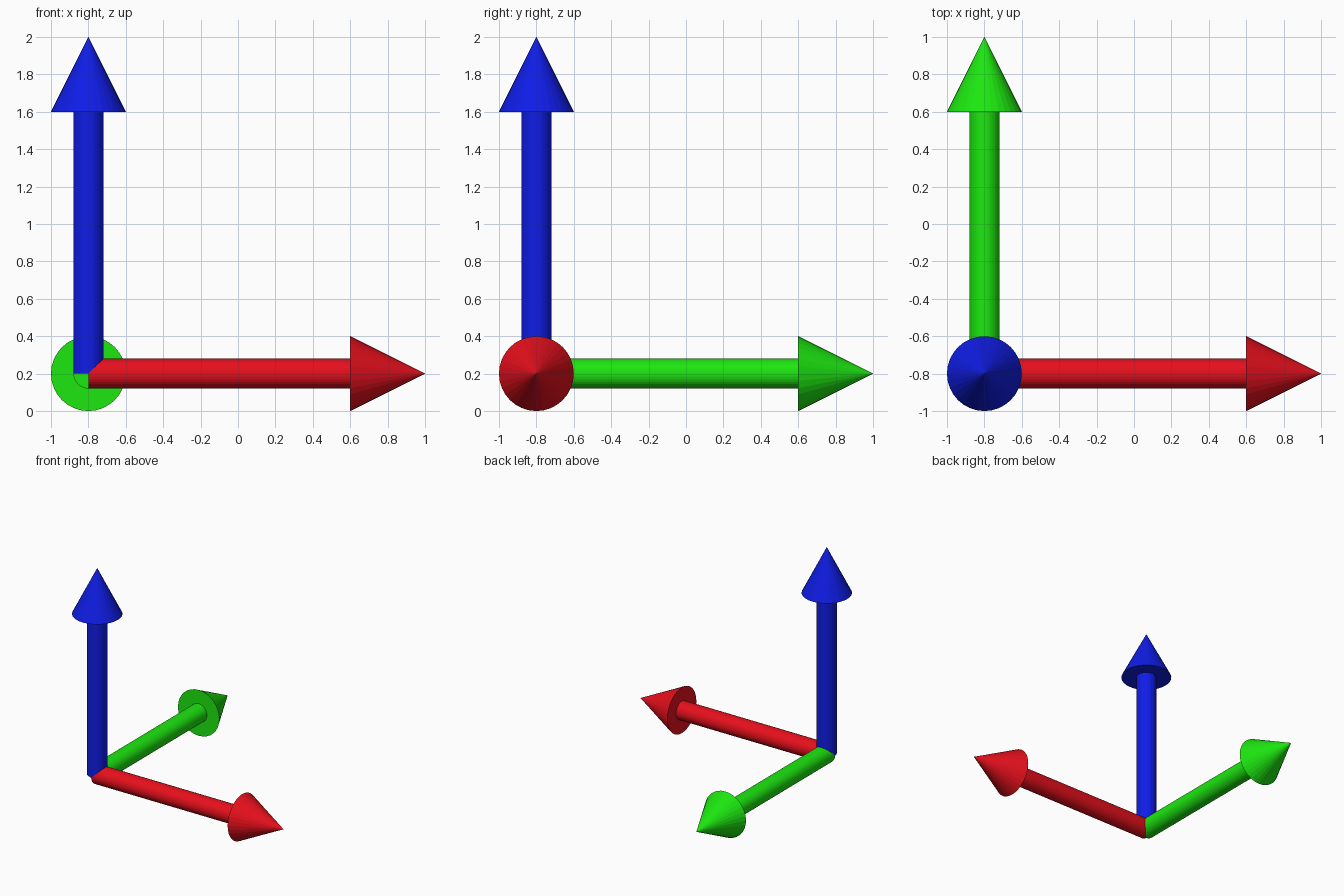
import bpy, bmesh
from math import cos, sin, tau
from mathutils import Vector

if "Cube" in bpy.data.objects:
    bpy.data.objects.remove(bpy.data.objects["Cube"])

ORIGIN = Vector((-0.8, -0.8, 0.2))
SIDES = 32
# Arrow profile: (radius, distance along axis)
PROFILE = [(0.08, 0.0), (0.08, 1.4), (0.2, 1.4)]
TIP = 1.8


def arrow(name, axis, color):
    """Turn the arrow profile around an axis that starts at the shared origin."""
    bm = bmesh.new()
    rings = [[bm.verts.new((r * cos(tau * i / SIDES), r * sin(tau * i / SIDES), h))
              for i in range(SIDES)] for r, h in PROFILE]
    tip = bm.verts.new((0, 0, TIP))
    bm.faces.new(rings[0][::-1])
    for i in range(SIDES):
        j = (i + 1) % SIDES
        for a, b in zip(rings, rings[1:]):
            bm.faces.new((a[i], a[j], b[j], b[i]))
        bm.faces.new((rings[-1][i], rings[-1][j], tip))
    bmesh.ops.recalc_face_normals(bm, faces=bm.faces)
    turn = Vector((0, 0, 1)).rotation_difference(Vector(axis)).to_matrix()
    bmesh.ops.transform(bm, matrix=turn.to_4x4(), verts=bm.verts)
    mesh = bpy.data.meshes.new(name)
    bm.to_mesh(mesh)
    bm.free()
    mat = bpy.data.materials.new(name + "_color")
    mat.diffuse_color = color
    mat.use_nodes = True
    mat.node_tree.nodes["Principled BSDF"].inputs["Base Color"].default_value = mat.diffuse_color
    mesh.materials.append(mat)
    obj = bpy.data.objects.new(name, mesh)
    obj.location = ORIGIN
    bpy.context.collection.objects.link(obj)


# Three axis arrows
arrow("x_axis_arrow", (1, 0, 0), (0.8, 0.005, 0.012, 1))
arrow("y_axis_arrow", (0, 1, 0), (0.012, 0.8, 0.005, 1))
arrow("z_axis_arrow", (0, 0, 1), (0.005, 0.012, 0.8, 1))
